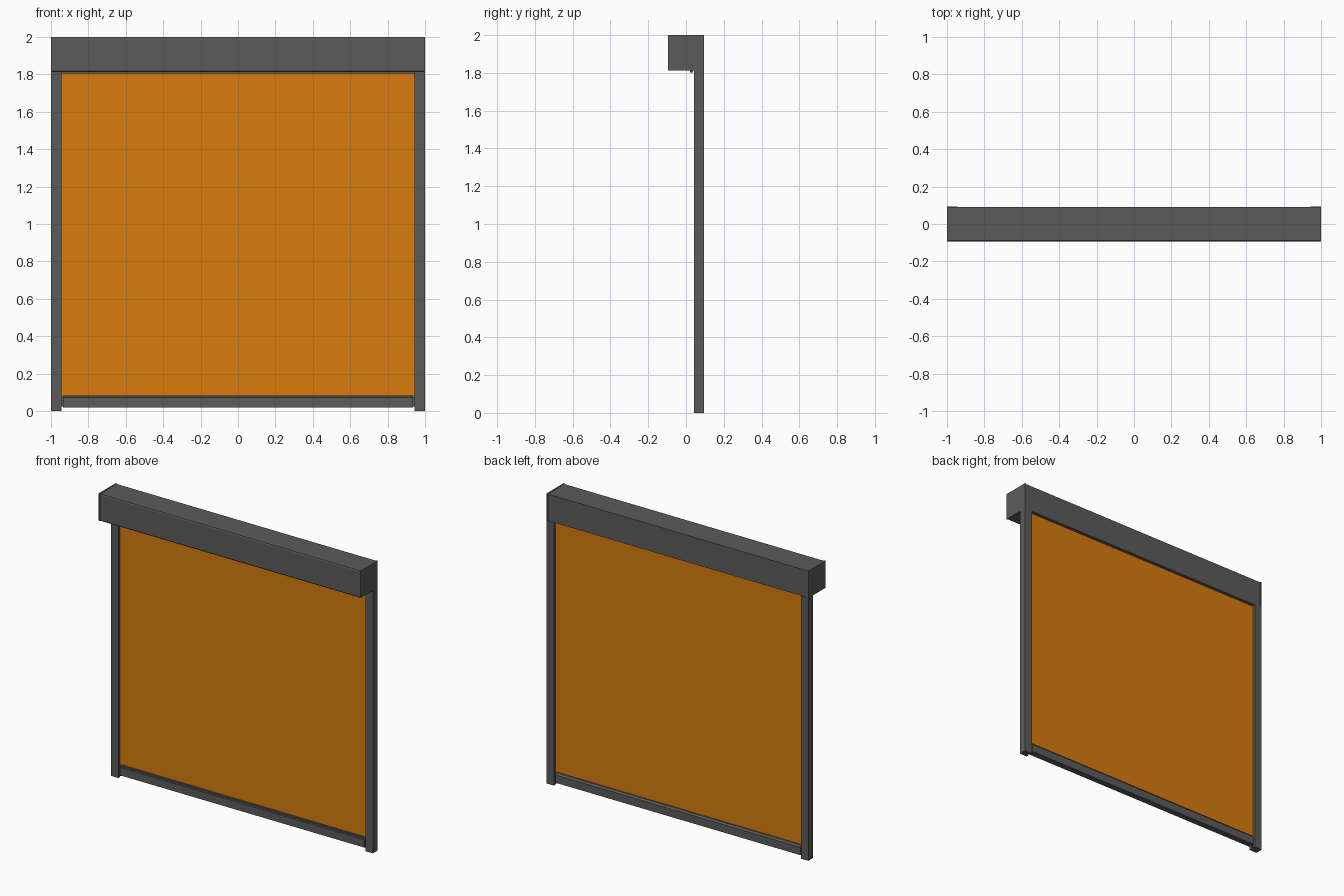
import bpy, bmesh
from mathutils import Vector

if "Cube" in bpy.data.objects:
    bpy.data.objects.remove(bpy.data.objects["Cube"])


def material(name, rgb):
    m = bpy.data.materials.new(name)
    m.diffuse_color = (*rgb, 1)
    m.use_nodes = True
    m.node_tree.nodes["Principled BSDF"].inputs["Base Color"].default_value = m.diffuse_color
    return m


GREY = material("dark grey", (0.105, 0.105, 0.107))
ORANGE = material("orange fabric", (0.68, 0.20, 0.004))


def extrude(name, profile, place, length, mat):
    """Extrude a closed 2D profile; place(a, b) gives its 3D start point."""
    bm = bmesh.new()
    face = bm.faces.new([bm.verts.new(place(a, b)) for a, b in profile])
    new = bmesh.ops.extrude_face_region(bm, geom=[face])["geom"]
    bmesh.ops.translate(bm, vec=Vector(length),
                        verts=[v for v in new if isinstance(v, bmesh.types.BMVert)])
    bmesh.ops.recalc_face_normals(bm, faces=bm.faces)
    me = bpy.data.meshes.new(name)
    bm.to_mesh(me)
    bm.free()
    me.materials.append(mat)
    ob = bpy.data.objects.new(name, me)
    bpy.context.collection.objects.link(ob)
    return ob


def along_x(name, profile, x0, x1, mat):
    return extrude(name, profile, lambda y, z: (x0, y, z), (x1 - x0, 0, 0), mat)


def rect(y0, y1, z0, z1):
    return [(y0, z0), (y1, z0), (y1, z1), (y0, z1)]


# Cassette: main housing with slightly eased front edges
along_x("cassette_housing",
        [(-0.089, 1.813), (0.091, 1.813), (0.091, 1.998), (-0.089, 1.998),
         (-0.093, 1.992), (-0.093, 1.818)], -0.99, 0.99, GREY)
# Fabric exit lip under the cassette
along_x("exit_lip", rect(0.022, 0.038, 1.803, 1.815), -0.945, 0.945, GREY)

for side, label in ((-1, "left"), (1, "right")):
    # Cassette end plates
    along_x("end_plate_" + label, rect(-0.094, 0.094, 1.813, 2.0),
            side * 0.99, side * 1.0, GREY)
    # Guide rail: channel with a slot facing the fabric
    channel = [(1.0, 0.042), (1.0, 0.094), (0.943, 0.094), (0.943, 0.075),
               (0.97, 0.075), (0.97, 0.060), (0.943, 0.060), (0.943, 0.042)]
    extrude("guide_rail_" + label, channel,
            lambda x, y, s=side: (s * x, y, 0), (0, 0, 1.813), GREY)
    # Bottom bar end tongue running in the rail slot
    along_x("bar_tongue_" + label, rect(0.063, 0.072, 0.025, 0.08),
            side * 0.93, side * 0.965, GREY)

# Fabric screen, its edges held in the rail slots
along_x("fabric_screen", rect(0.0665, 0.0685, 0.07, 1.815), -0.965, 0.965, ORANGE)

# Bottom bar with a stepped top that clamps the fabric
along_x("bottom_bar",
        [(0.046, 0.02), (0.089, 0.02), (0.089, 0.074), (0.080, 0.085),
         (0.055, 0.085), (0.055, 0.076), (0.046, 0.074)], -0.935, 0.935, GREY)
